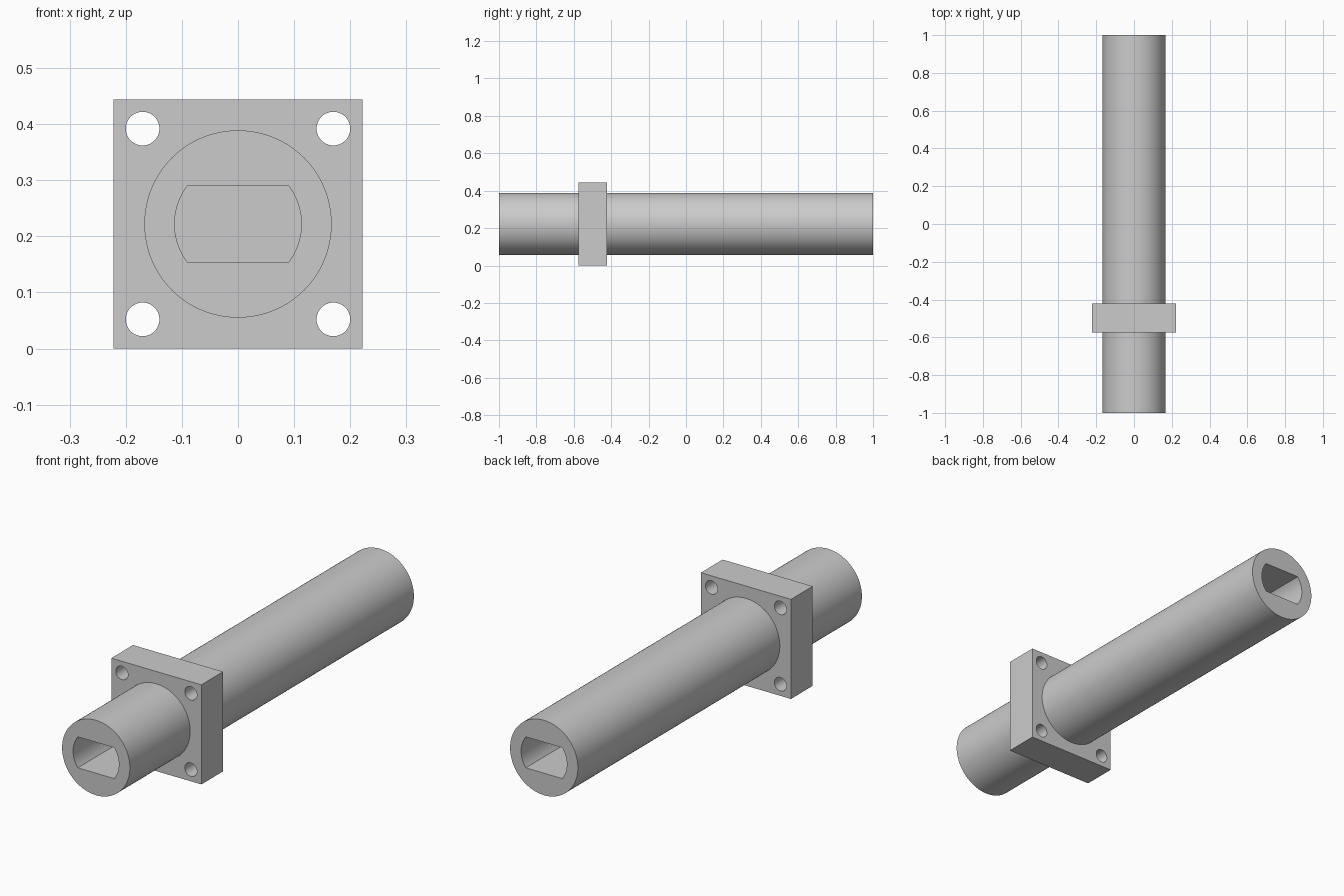
import bpy, bmesh
from math import sin, cos, pi, asin, radians

if "Cube" in bpy.data.objects:
    bpy.data.objects.remove(bpy.data.objects["Cube"])

AXIS_Z = 0.222          # height of the shaft axis
SHAFT_R = 0.167
HALF = 0.222            # half width of the flange
HOLE_R, HOLE_POS = 0.03, 0.17
SLOT_R, SLOT_HALF_H, SLOT_DEPTH = 0.113, 0.069, 0.42

grey = bpy.data.materials.new("plain grey")
grey.use_nodes = True
colour = (0.6, 0.6, 0.6, 1)
grey.diffuse_color = colour
grey.node_tree.nodes["Principled BSDF"].inputs["Base Color"].default_value = colour


def prism(name, profile, y0, y1):
    """Extrude an (x, z) profile around the shaft axis from y0 to y1."""
    bm = bmesh.new()
    face = bm.faces.new([bm.verts.new((x, y0, z + AXIS_Z)) for x, z in profile])
    ext = bmesh.ops.extrude_face_region(bm, geom=[face])
    verts = [v for v in ext["geom"] if isinstance(v, bmesh.types.BMVert)]
    bmesh.ops.translate(bm, vec=(0, y1 - y0, 0), verts=verts)
    bmesh.ops.recalc_face_normals(bm, faces=bm.faces)
    mesh = bpy.data.meshes.new(name)
    bm.to_mesh(mesh)
    bm.free()
    mesh.materials.append(grey)
    obj = bpy.data.objects.new(name, mesh)
    bpy.context.collection.objects.link(obj)
    return obj


def arc(radius, start, end, steps, cx=0, cz=0):
    angles = [start + (end - start) * i / steps for i in range(steps + 1)]
    return [(cx + radius * cos(a), cz + radius * sin(a)) for a in angles]


def circle(radius, steps, cx=0, cz=0):
    return arc(radius, 0, 2 * pi, steps, cx, cz)[:-1]


def select(obj):
    bpy.ops.object.select_all(action="DESELECT")
    obj.select_set(True)
    bpy.context.view_layer.objects.active = obj


def cut(target, cutter):
    cutter.hide_render = True
    mod = target.modifiers.new("cut", "BOOLEAN")
    mod.operation, mod.solver, mod.object = "DIFFERENCE", "EXACT", cutter
    select(target)
    bpy.ops.object.modifier_apply(modifier=mod.name)
    bpy.data.objects.remove(cutter)


# Round shaft with a flat-sided blind socket in each end
shaft = prism("shaft", circle(SHAFT_R, 96), -1, 1)
a = asin(SLOT_HALF_H / SLOT_R)
slot = arc(SLOT_R, -a, a, 16) + arc(SLOT_R, pi - a, pi + a, 16)
for end in (-1, 1):
    cut(shaft, prism("socket_cutter", slot, end * 1.05, end * (1 - SLOT_DEPTH)))

# Square flange with four bolt holes
square = [(-HALF, -HALF), (HALF, -HALF), (HALF, HALF), (-HALF, HALF)]
flange = prism("mounting_flange", square, -0.575, -0.422)
for sx in (-1, 1):
    for sz in (-1, 1):
        hole = circle(HOLE_R, 40, sx * HOLE_POS, sz * HOLE_POS)
        cut(flange, prism("bolt_hole_cutter", hole, -0.7, -0.3))

# Smooth the round walls, keep the edges crisp
for part in (shaft, flange):
    select(part)
    bpy.ops.object.shade_smooth_by_angle(angle=radians(30))
